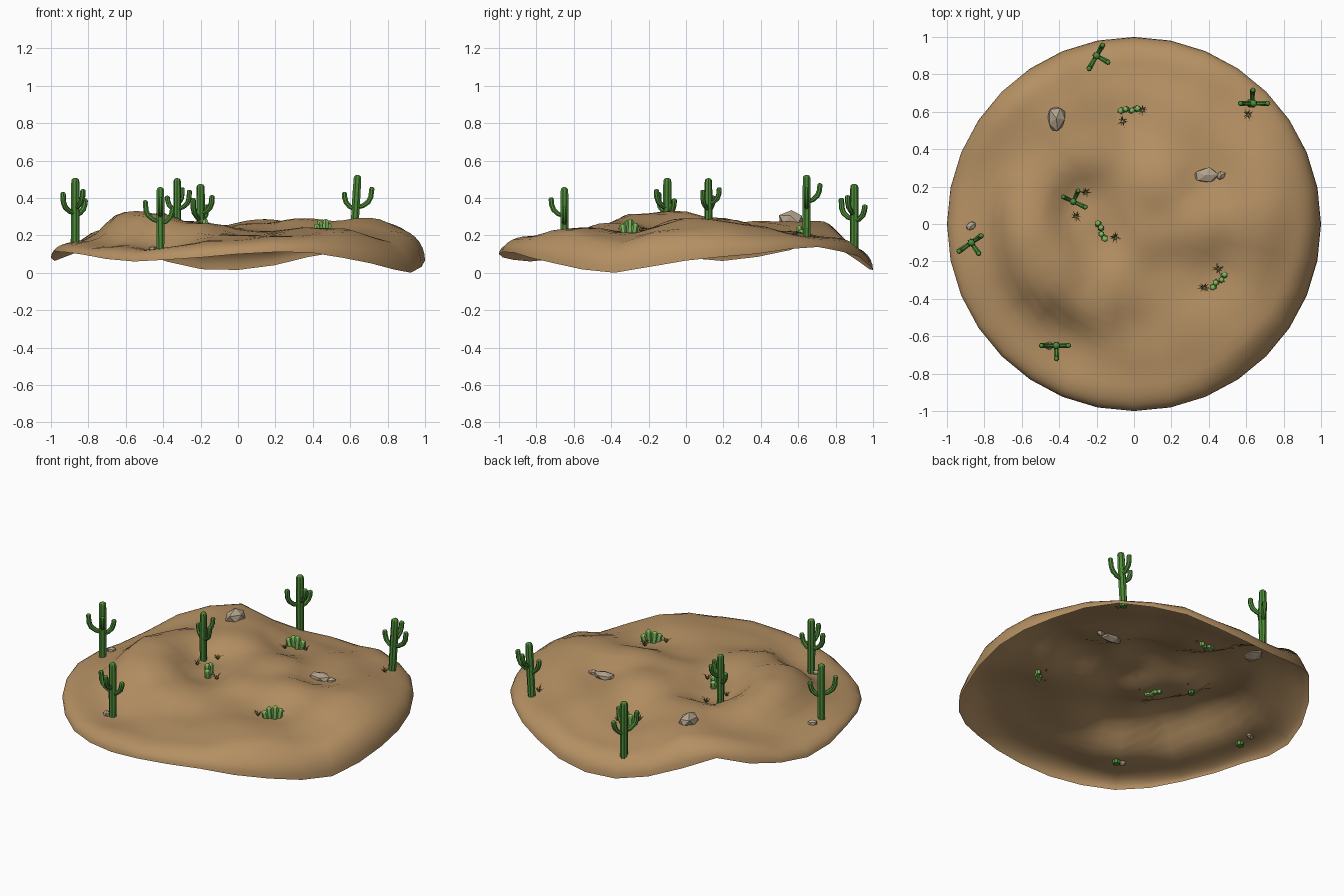
import bpy, bmesh, math, random
from mathutils import Vector, Matrix

if "Cube" in bpy.data.objects:
    bpy.data.objects.remove(bpy.data.objects["Cube"])

random.seed(4)

def material(name, rgb):
    m = bpy.data.materials.new(name)
    m.diffuse_color = (*rgb, 1)
    m.use_nodes = True
    m.node_tree.nodes["Principled BSDF"].inputs["Base Color"].default_value = m.diffuse_color
    return m

SAND = material("sand", (0.46, 0.28, 0.125))
GREEN = material("cactus_green", (0.075, 0.26, 0.04))
LIGHT = material("light_green", (0.21, 0.50, 0.11))
DRY = material("dry_grass", (0.16, 0.15, 0.04))
STONE = material("stone", (0.46, 0.37, 0.27))

def finish(bm, name, mat, smooth=None):
    bmesh.ops.recalc_face_normals(bm, faces=bm.faces[:])
    me = bpy.data.meshes.new(name)
    bm.to_mesh(me)
    bm.free()
    me.materials.append(mat)
    ob = bpy.data.objects.new(name, me)
    bpy.context.collection.objects.link(ob)
    if smooth:
        bpy.ops.object.select_all(action='DESELECT')
        ob.select_set(True)
        bpy.context.view_layer.objects.active = ob
        bpy.ops.object.shade_smooth_by_angle(angle=math.radians(smooth))
    return ob

# Dune heights: hill crests and hollows, blended smoothly
HILLS = [(-.55, -.05, .34), (-.45, -.25, .32), (-.5, .15, .30), (-.31, .12, .19), (-.17, -.04, .205),
         (.08, .0, .265), (.35, .0, .295), (.15, .2, .29), (-.27, .38, .28), (-.45, .58, .28),
         (-.55, .7, .28), (-.72, .45, .22), (-.2, .9, .14), (0, .61, .17), (.25, .5, .225),
         (.1, .88, .14), (.4, .25, .22), (.46, -.3, .205), (.63, .64, .195), (.7, .05, .30),
         (.68, .3, .265), (.55, -.6, .24), (.4, -.5, .245), (.2, -.3, .22), (0, -.6, .20),
         (-.2, -.4, .27), (-.41, -.65, .115), (-.1, -.9, .17), (.3, -.88, .195), (-.75, -.5, .14),
         (-.87, -.1, .16), (-.9, .25, .14), (.9, -.1, .22), (.86, -.4, .16), (.7, -.7, .18),
         (.9, .35, .21), (.45, .85, .19), (-.75, .62, .25)]
# Lower edge of the rim: (angle, height)
RIM = [(-180, .08), (-165, .12), (-150, .10), (-125, .06), (-110, .07), (-90, .10), (-72, .115),
       (-55, .08), (-34, .018), (-22, .0), (0, .065), (20, .10), (42, .14), (60, .11), (79, .04),
       (96, .005), (112, .06), (135, .18), (150, .11), (165, .06), (180, .08)]

def ground(x, y):
    w = [1 / ((x - a) ** 2 + (y - b) ** 2 + .01) ** 2 for a, b, _ in HILLS]
    return sum(k * p[2] for k, p in zip(w, HILLS)) / sum(w)

def rim(deg):
    deg = (deg + 180) % 360 - 180
    for (a, p), (b, q) in zip(RIM, RIM[1:]):
        if a <= deg <= b:
            t = (deg - a) / (b - a)
            return p + (q - p) * t * t * (3 - 2 * t)

def surface(x, y):
    s, h = math.hypot(x, y), ground(x, y)
    if s > .86:
        b = rim(math.degrees(math.atan2(y, x)))
        h = b + (h - b) * math.sqrt(max(0, 1 - ((s - .86) / .14) ** 2))
    return h

# Sand sheet with rolled-down rim, open underneath
N = 32
bm = bmesh.new()
radii = [.86 * i / 17 for i in range(1, 18)] + [.86 + .14 * math.sin(math.pi * k / 14) for k in range(1, 8)]
rings = []
for r in radii:
    ring = []
    for i in range(N):
        a = 2 * math.pi * i / N
        x, y = r * math.cos(a), r * math.sin(a)
        z = rim(math.degrees(a)) if r > .9999 else surface(x, y)
        ring.append(bm.verts.new((x, y, z)))
    rings.append(ring)
low = min(v.co.z for v in rings[-1])
centre = bm.verts.new((0, 0, ground(0, 0)))
for i in range(N):
    j = (i + 1) % N
    bm.faces.new((centre, rings[0][i], rings[0][j]))
    for p, q in zip(rings, rings[1:]):
        bm.faces.new((p[i], q[i], q[j], p[j]))
for v in bm.verts:
    v.co.z -= low
dune = finish(bm, "sand_dune", SAND, 80)
if sum(p.normal.z for p in dune.data.polygons) < 0:
    dune.data.flip_normals()

def tube(bm, path, radii, ribs=8):
    """Ribbed tube along a path with closed ends."""
    path = [Vector(p) for p in path]
    n, rows = ribs * 2, []
    for k, (p, r) in enumerate(zip(path, radii)):
        d = path[min(k + 1, len(path) - 1)] - path[max(k - 1, 0)]
        m = Vector((0, 0, 1)).rotation_difference(d.normalized()).to_matrix()
        rows.append([bm.verts.new(p + m @ (Vector((math.cos(math.pi * i / ribs), math.sin(math.pi * i / ribs), 0))
                                           * r * (1.1 if i % 2 else .88))) for i in range(n)])
    for a, b in zip(rows, rows[1:]):
        for i in range(n):
            bm.faces.new((a[i], b[i], b[(i + 1) % n], a[(i + 1) % n]))
    bm.faces.new(rows[0])
    bm.faces.new(rows[-1])

def dome(r):
    return [r * .9, r * .65, r * .25]

def cactus(x, y, turn, height=.345, scale=1.0, lean=0.0):
    """Tall column with three upturned arms."""
    bm = bmesh.new()
    h, r = height / scale, .021
    zs = [-.02, h * .35, h * .7, h - .02, h - .01, h - .004, h]
    tube(bm, [(0, 0, z) for z in zs], [r * .95, r, r, r * .95] + dome(r * .95))
    for ang, out, start, tip in ((0, .062, .145, .235), (180, .077, .155, .27), (270, .068, .185, .285)):
        c, s = math.cos(math.radians(ang)), math.sin(math.radians(ang))
        prof = [(.005, start), (out * .5, start + .012), (out * .85, start + .034), (out, start + .06),
                (out * 1.04, tip - .012), (out * 1.04, tip - .006), (out * 1.04, tip - .002), (out * 1.04, tip)]
        q = .0135
        tube(bm, [(c * u, s * u, z) for u, z in prof], [q * .8, q * .9, q, q, q] + dome(q))
    bmesh.ops.transform(bm, verts=bm.verts[:], matrix=Matrix.Translation((x, y, surface(x, y)))
                        @ Matrix.Rotation(lean, 4, 'Y') @ Matrix.Rotation(math.radians(turn), 4, 'Z')
                        @ Matrix.Scale(scale, 4))
    finish(bm, "tall_cactus", GREEN, 40)

for args in ((-.87, -.10, 35), (-.415, -.65, 0, .34), (-.325, .12, 155, .305, .9),
             (-.20, .90, 60), (.62, .645, 180, .33, 1, .06)):
    cactus(*args)

def clump(x, y, turn):
    """Row of small ribbed cactus stubs fanning outwards."""
    bm = bmesh.new()
    c, s = math.cos(math.radians(turn)), math.sin(math.radians(turn))
    for u, v, h in ((-.034, 0, .05), (-.014, .006, .07), (.01, -.005, .08), (.032, .003, .058)):
        px, py = x + c * u - s * v, y + s * u + c * v
        z0, r = surface(px, py), .0165
        fx, fy = c * u * .5, s * u * .5
        path = [(px + fx * t, py + fy * t, z0 - .015 + (h + .015) * t) for t in (0, .4, .75, .88, .96, 1)]
        tube(bm, path, [r * .8, r, r * .95] + dome(r), 6)
    finish(bm, "small_cactus_clump", LIGHT, 40)

for args in ((-.025, .61, 5), (-.175, -.04, -68), (.455, -.305, 45)):
    clump(*args)

# Dry grass tufts: thin arching blades
def tuft(x, y):
    bm = bmesh.new()
    z = surface(x, y) - .004
    for i in range(9):
        a = i * 2 * math.pi / 9 + random.uniform(-.25, .25)
        d, side = Vector((math.cos(a), math.sin(a), 0)), Vector((-math.sin(a), math.cos(a), 0)) * .0028
        o, reach, h = Vector((x, y, z)), random.uniform(.024, .038), random.uniform(.02, .04)
        mid, tip = o + d * reach * .45 + Vector((0, 0, h * .75)), o + d * reach + Vector((0, 0, h))
        v = [bm.verts.new(p) for p in (o - side, o + side, mid + side, mid - side, tip)]
        bm.faces.new(v[:4])
        bm.faces.new((v[3], v[2], v[4]))
    finish(bm, "grass_tuft", DRY)

for p in ((-.06, .55), (.045, .61), (.61, .585), (-.26, .17), (-.31, .04), (-.10, -.07), (.45, -.24), (.375, -.34)):
    tuft(*p)

# Faceted rocks, half sunk into the sand
def rock(x, y, sx, sy, sz, turn):
    bm = bmesh.new()
    bmesh.ops.create_icosphere(bm, subdivisions=1, radius=1)
    for v in bm.verts:
        v.co *= random.uniform(.85, 1.1)
    bmesh.ops.transform(bm, verts=bm.verts[:], matrix=Matrix.Translation((x, y, surface(x, y) + sz * .2))
                        @ Matrix.Rotation(math.radians(turn), 4, 'Z') @ Matrix.Diagonal((sx, sy, sz, 1)))
    finish(bm, "rock", STONE)

for args in ((-.415, .565, .054, .074, .045, -8), (.385, .26, .072, .045, .034, 5), (.465, .26, .027, .024, .022, 30),
             (-.87, -.01, .03, .024, .022, 30), (-.455, -.65, .028, .024, .024, 0)):
    rock(*args)
